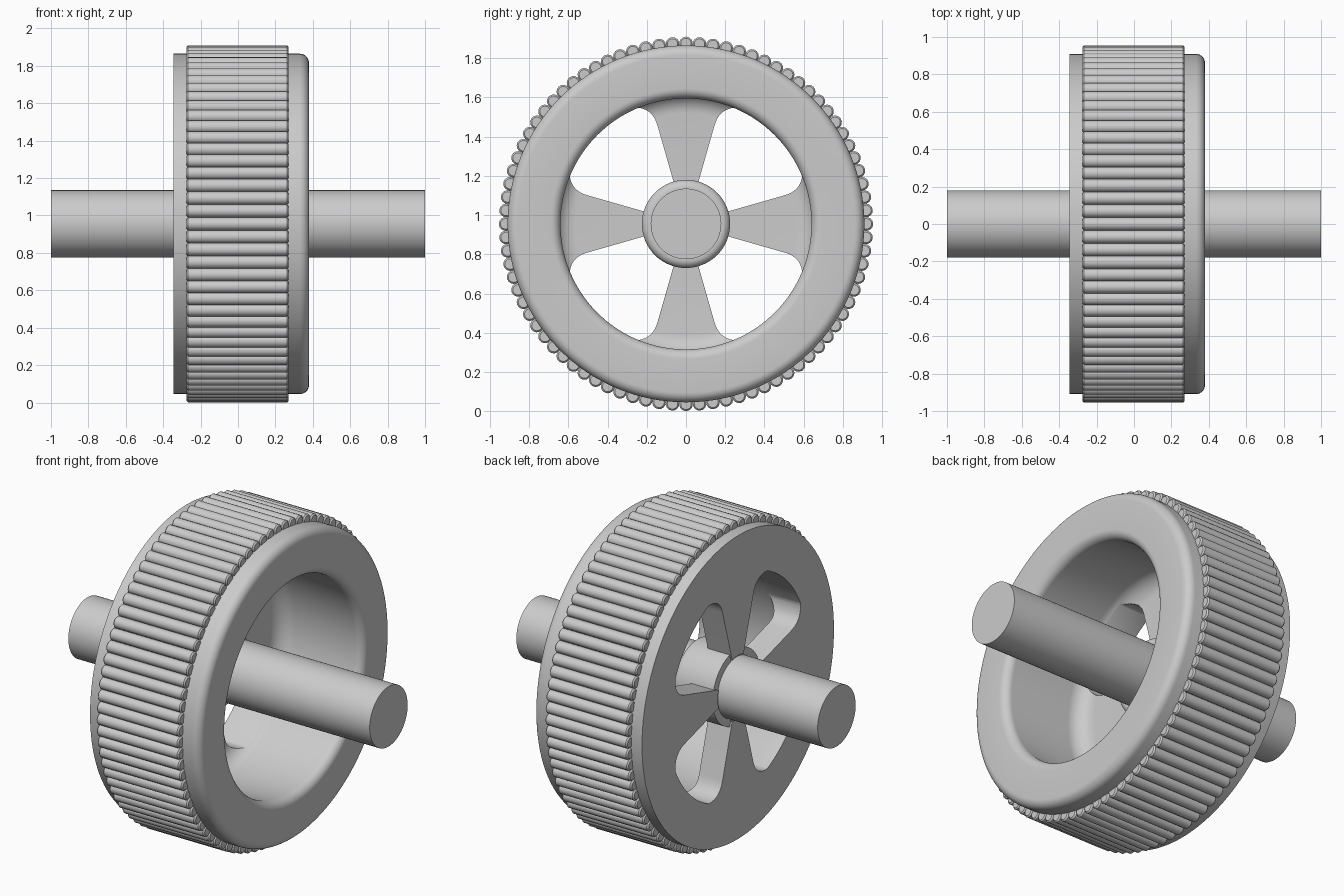
import bpy, bmesh
from math import sin, cos, pi, radians
from mathutils import Matrix, Vector

if "Cube" in bpy.data.objects:
    bpy.data.objects.remove(bpy.data.objects["Cube"])

CENTRE = 0.955      # axle height
BACK = -0.345       # flat spoke side of the wheel
FRONT = 0.38        # rounded side of the wheel

grey = bpy.data.materials.new("plain_grey")
grey.use_nodes = True
colour = (0.6, 0.6, 0.6, 1)
grey.diffuse_color = colour
grey.node_tree.nodes["Principled BSDF"].inputs["Base Color"].default_value = colour


def make(name, bm):
    bmesh.ops.recalc_face_normals(bm, faces=bm.faces)
    mesh = bpy.data.meshes.new(name)
    bm.to_mesh(mesh)
    bm.free()
    mesh.materials.append(grey)
    ob = bpy.data.objects.new(name, mesh)
    ob.location.z = CENTRE
    bpy.context.collection.objects.link(ob)
    return ob


def activate(ob):
    bpy.ops.object.select_all(action='DESELECT')
    ob.select_set(True)
    bpy.context.view_layer.objects.active = ob


def smooth(ob):
    activate(ob)
    bpy.ops.object.shade_smooth_by_angle(angle=radians(35))


def arc(cx, cr, radius, start, end, steps=8):
    """Arc in the (x, radius) profile plane, angles in degrees."""
    angles = [radians(start + (end - start) * i / steps) for i in range(steps + 1)]
    return [(cx + radius * cos(a), cr + radius * sin(a)) for a in angles]


def revolve(name, profile, closed=True, steps=128):
    bm = bmesh.new()
    verts = [bm.verts.new((x, 0, r)) for x, r in profile]
    pairs = list(zip(verts, verts[1:]))
    if closed:
        pairs.append((verts[-1], verts[0]))
    edges = [bm.edges.new(p) for p in pairs]
    bmesh.ops.spin(bm, geom=verts + edges, cent=(0, 0, 0), axis=(1, 0, 0),
                   angle=2 * pi, steps=steps)
    bmesh.ops.remove_doubles(bm, verts=bm.verts, dist=0.0001)
    return make(name, bm)


# Wheel: rounded rim, bore and spoke web in one profile
profile = [(BACK, 0.19), (BACK, 0.91)]
profile += arc(FRONT - 0.05, 0.86, 0.05, 90, 0)
profile += arc(FRONT - 0.05, 0.69, 0.05, 0, -90)
profile += arc(-0.09, 0.565, 0.1, 90, 180)
profile += [(-0.19, 0.19)]
wheel = revolve("wheel", profile)


# Openings between the four flared spokes
def opening_outline():
    start, control, end = Vector((0.145, 0.5)), Vector((0.172, 0.6)), None
    sweep = [radians(25 + 2 * i) for i in range(21)]
    rim = [Vector((0.655 * sin(a), 0.655 * cos(a))) for a in sweep]
    end = rim[0]
    corner = []
    for i in range(10):
        t = i / 10
        corner.append(start * (1 - t) ** 2 + control * 2 * t * (1 - t) + end * t * t)
    half = [Vector((0.055, 0.185))] + corner
    return half + rim + [p.yx for p in reversed(half)]


bm = bmesh.new()
for quarter in range(4):
    turn = Matrix.Rotation(quarter * pi / 2, 4, 'X')
    face = bm.faces.new([bm.verts.new(turn @ Vector((BACK - 0.1, y, z)))
                         for y, z in opening_outline()])
    extruded = bmesh.ops.extrude_face_region(bm, geom=[face], use_keep_orig=True)
    moved = [v for v in extruded["geom"] if isinstance(v, bmesh.types.BMVert)]
    bmesh.ops.translate(bm, verts=moved, vec=(0.42, 0, 0))
cutter = make("opening_cutter", bm)
cutter.hide_render = True

cut = wheel.modifiers.new("openings", 'BOOLEAN')
cut.operation = 'DIFFERENCE'
cut.solver = 'EXACT'
cut.object = cutter
activate(wheel)
bpy.ops.object.modifier_apply(modifier=cut.name)
bpy.data.objects.remove(cutter)
smooth(wheel)

# Hub sleeve with a rounded inner end
hub = revolve("hub", [(BACK + 0.01, 0.17), (BACK + 0.01, 0.225)]
              + arc(-0.1, 0.185, 0.04, 90, 0) + [(-0.06, 0.17)], steps=64)
smooth(hub)

# Axle
axle = revolve("axle", [(-1, 0), (-1, 0.18), (1, 0.18), (1, 0)], closed=False, steps=64)
smooth(axle)

# Tread: a ring of round ribs with softened ends
RIBS = 84
LEFT, RIGHT, RADIUS, SIDES = -0.275, 0.27, 0.035, 14
bm = bmesh.new()
for i in range(RIBS):
    place = Matrix.Rotation(2 * pi * i / RIBS, 4, 'X') @ Matrix.Translation((0, 0, 0.92))
    rings = []
    for x, r in ((LEFT, RADIUS - 0.008), (LEFT + 0.008, RADIUS),
                 (RIGHT - 0.008, RADIUS), (RIGHT, RADIUS - 0.008)):
        rings.append([bm.verts.new(place @ Vector((x, r * sin(2 * pi * k / SIDES),
                                                   r * cos(2 * pi * k / SIDES))))
                      for k in range(SIDES)])
    for a, b in zip(rings, rings[1:]):
        for k in range(SIDES):
            n = (k + 1) % SIDES
            bm.faces.new((a[k], a[n], b[n], b[k]))
    bm.faces.new(rings[0])
    bm.faces.new(rings[-1])
smooth(make("tread_ribs", bm))
